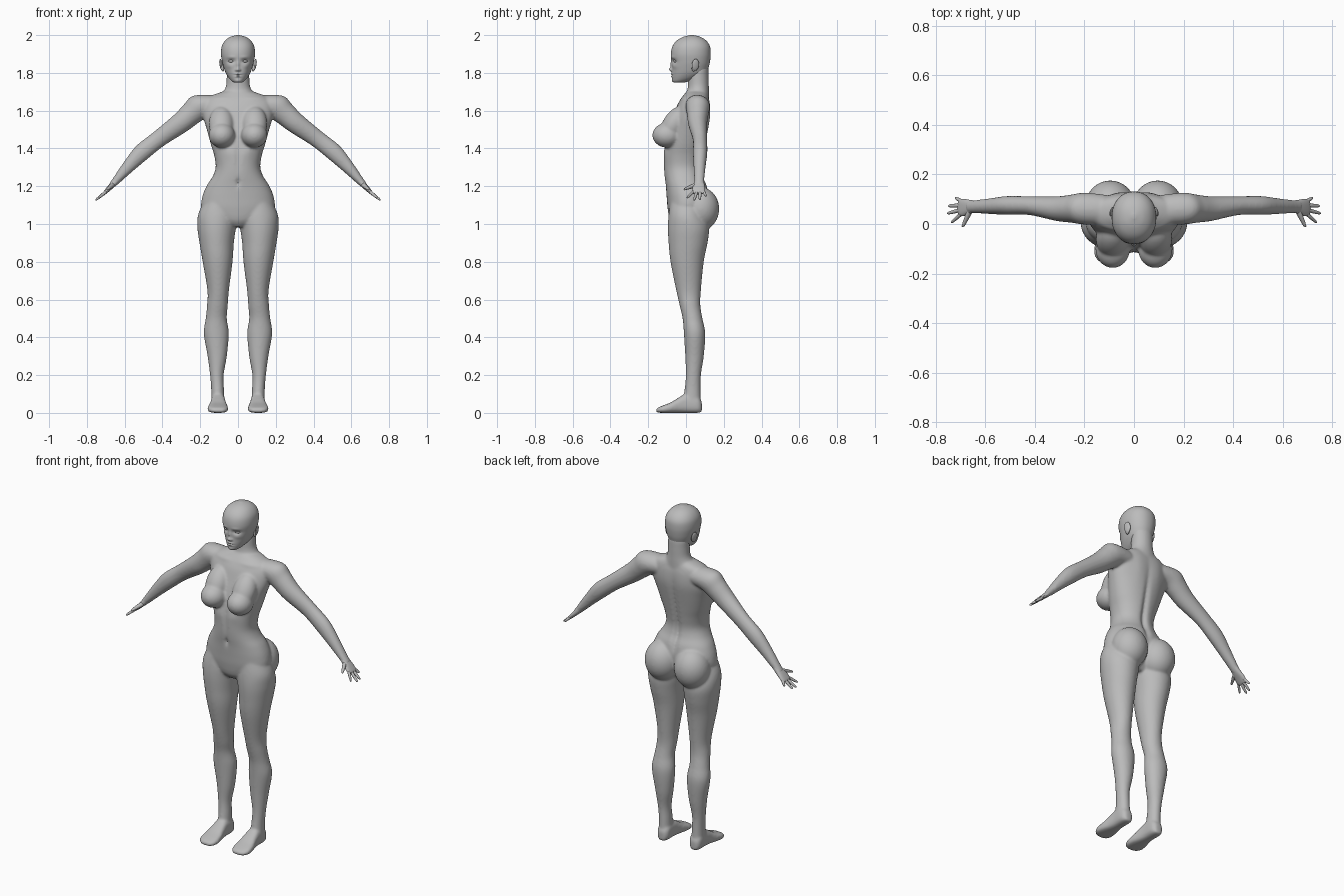
import bpy, bmesh, math
from mathutils import Vector, Matrix

X, Y, Z = Vector((1, 0, 0)), Vector((0, 1, 0)), Vector((0, 0, 1))
ARM_UP = Vector((0.62, 0, 0.78))      # perpendicular to the arm direction

skin = bpy.data.materials.new("plain grey")
skin.diffuse_color = (0.5, 0.5, 0.5, 1)


def spline(pts, steps):
    """Catmull-Rom resampling of a list of tuples."""
    out = []
    for i in range(len(pts) - 1):
        a, b, c, d = pts[max(i - 1, 0)], pts[i], pts[i + 1], pts[min(i + 2, len(pts) - 1)]
        for k in range(steps):
            t = k / steps
            out.append([0.5 * (2 * q + (r - p) * t + (2 * p - 5 * q + 4 * r - s) * t * t
                               + (3 * q - p - 3 * r + s) * t ** 3) for p, q, r, s in zip(a, b, c, d)])
    return out + [list(pts[-1])]


def loft(bm, pts, u, v, n=2.0, sides=40, steps=6):
    """Skin superellipse rings; each point is centre x, y, z, radius along u, radius along v."""
    rings = []
    for x, y, z, ru, rv in spline(pts, steps):
        ring = []
        for k in range(sides):
            a = 2 * math.pi * k / sides
            c, s = math.cos(a), math.sin(a)
            c, s = (math.copysign(abs(w) ** (2 / n), w) for w in (c, s))
            ring.append(bm.verts.new(Vector((x, y, z)) + u * ru * c + v * rv * s))
        rings.append(ring)
    for r, q in zip(rings, rings[1:]):
        for k in range(sides):
            bm.faces.new((r[k], r[(k + 1) % sides], q[(k + 1) % sides], q[k]))
    bm.faces.new(rings[0])
    bm.faces.new(rings[-1])
    return [w for r in rings for w in r]


def upright(rows):
    """(z, centre x, half width, front y, back y) rows to loft points."""
    return [(cx, (f + b) / 2, z, hw, (b - f) / 2) for z, cx, hw, f, b in rows]


def ball(bm, centre, radii, rot=Matrix()):
    m = Matrix.Translation(centre) @ rot @ Matrix.Diagonal((*radii, 1))
    bmesh.ops.create_uvsphere(bm, u_segments=32, v_segments=20, radius=1, matrix=m)


def mirror(bm):
    new = bmesh.ops.duplicate(bm, geom=bm.verts[:] + bm.edges[:] + bm.faces[:])["geom"]
    for w in new:
        if isinstance(w, bmesh.types.BMVert):
            w.co.x = -w.co.x


def bumps(verts, rows, side):
    """Push the front (side -1) or back (side 1) outwards by soft bumps: x, z, size x, size z, height."""
    for w in verts:
        if w.normal.y * side > 0.15:
            w.co.y += side * sum(h * math.exp(-((abs(w.co.x) - x) / sx) ** 2 - ((w.co.z - z) / sz) ** 2)
                                 for x, z, sx, sz, h in rows)


def finish(bm, name):
    bmesh.ops.recalc_face_normals(bm, faces=bm.faces[:])
    me = bpy.data.meshes.new(name)
    for f in bm.faces:
        f.smooth = True
    bm.to_mesh(me)
    bm.free()
    me.materials.append(skin)
    ob = bpy.data.objects.new(name, me)
    bpy.context.collection.objects.link(ob)
    return ob


# ---- body: limbs, breasts and buttocks on one side, mirrored, plus torso and neck
bm = bmesh.new()
loft(bm, upright([                                            # leg
    (1.13, .10, .075, -.08, .085), (1.05, .107, .104, -.092, .10), (.98, .113, .102, -.096, .122),
    (.90, .113, .091, -.092, .114), (.80, .108, .079, -.082, .094), (.65, .105, .057, -.052, .079),
    (.57, .109, .055, -.034, .076), (.50, .115, .056, -.018, .087), (.42, .115, .066, -.011, .102),
    (.30, .110, .051, -.004, .094), (.20, .112, .036, -.001, .079), (.12, .108, .034, -.008, .077),
    (.03, .106, .036, -.02, .08)]), X, Y)
loft(bm, [(.105, .084, .03, .02, .028), (.105, .06, .045, .036, .045), (.105, 0, .05, .038, .05),
          (.105, -.04, .04, .043, .04), (.106, -.08, .028, .052, .028), (.107, -.12, .02, .055, .02),
          (.105, -.147, .015, .042, .014), (.104, -.158, .012, .022, .008)], X, Z, 2.8)      # foot
loft(bm, [(.05, .055, 1.635, .045, .05), (.12, .058, 1.632, .06, .066), (.20, .062, 1.622, .064, .07),
          (.25, .062, 1.582, .057, .062), (.31, .062, 1.53, .05, .055), (.42, .074, 1.45, .038, .046),
          (.51, .075, 1.378, .038, .046), (.58, .072, 1.305, .032, .035), (.65, .07, 1.225, .026, .021),
          (.675, .07, 1.2, .026, .014)], Y, ARM_UP)                                          # arm
ball(bm, (.086, -.1, 1.47), (.07, .078, .066))                                               # breast
ball(bm, (.088, -.062, 1.53), (.066, .06, .105), Matrix.Rotation(math.radians(-32), 4, 'X'))
ball(bm, (.096, .076, 1.08), (.1, .1, .115))                                                 # buttock
mirror(bm)
torso = loft(bm, upright([
    (.985, 0, .05, -.06, .06), (1.02, 0, .13, -.085, .085), (1.08, 0, .19, -.097, .11),
    (1.14, 0, .19, -.102, .12), (1.20, 0, .167, -.107, .112), (1.25, 0, .135, -.114, .092),
    (1.30, 0, .118, -.118, .084), (1.36, 0, .125, -.118, .092), (1.42, 0, .143, -.11, .103),
    (1.50, 0, .165, -.092, .117), (1.57, 0, .185, -.068, .126), (1.63, 0, .185, -.046, .126),
    (1.67, 0, .16, -.022, .12), (1.70, 0, .085, .002, .112)]), X, Y, 2.2, 96)
bm.normal_update()
bmesh.ops.recalc_face_normals(bm, faces=bm.faces[:])
bm.normal_update()
bumps(torso, [(0, 1.40, .014, .16, -.012), (.06, 1.58, .035, .09, .004), (0, 1.25, .016, .09, -.014)], 1)
bumps(torso, [(0, 1.22, .008, .02, -.014), (0, 1.34, .012, .08, -.007), (.05, 1.38, .03, .03, .004),
              (.09, 1.665, .06, .01, .006)], -1)
loft(bm, upright([(1.62, 0, .13, -.01, .12), (1.66, 0, .115, -.002, .122), (1.695, 0, .082, .004, .122),
                  (1.73, 0, .064, .01, .121), (1.78, 0, .06, .012, .12), (1.83, 0, .058, .02, .117),
                  (1.87, 0, .04, .03, .1)]), X, Y)                                           # neck
body = finish(bm, "body")
rm = body.modifiers.new("fuse", 'REMESH')
rm.mode, rm.voxel_size, rm.use_smooth_shade = 'VOXEL', 0.0065, True
sm = body.modifiers.new("soften", 'SMOOTH')
sm.factor, sm.iterations = 0.5, 10

# ---- head with modelled face
bm = bmesh.new()
head = loft(bm, upright([
    (1.748, 0, .02, -.062, -.01), (1.757, 0, .034, -.07, .02), (1.775, 0, .05, -.074, .07),
    (1.80, 0, .065, -.075, .108), (1.83, 0, .076, -.074, .12), (1.86, 0, .084, -.076, .127),
    (1.90, 0, .09, -.08, .131), (1.94, 0, .086, -.072, .127), (1.97, 0, .069, -.05, .108),
    (1.99, 0, .042, -.016, .077), (2.0, 0, .008, .022, .04)]), X, Y, 2.15, 128, 8)
bmesh.ops.recalc_face_normals(bm, faces=bm.faces[:])
bm.normal_update()
bumps(head, [(0, 1.818, .009, .010, .014), (0, 1.842, .008, .022, .008), (.010, 1.815, .006, .006, .006),
             (.036, 1.862, .019, .011, -.010), (.035, 1.883, .022, .007, .003), (.045, 1.835, .018, .014, .004),
             (0, 1.794, .018, .004, .006), (0, 1.781, .014, .004, .006), (0, 1.7875, .02, .0025, -.004),
             (0, 1.757, .018, .010, .004)], -1)
finish(bm, "head")

# ---- eyes and ears
bm = bmesh.new()
ball(bm, (.036, -.053, 1.862), (.017, .012, .008), Matrix.Rotation(math.radians(22), 4, 'Z'))
mirror(bm)
finish(bm, "eyes")
bm = bmesh.new()
tilt = Matrix.Rotation(math.radians(18), 4, 'Z') @ Matrix.Rotation(math.radians(10), 4, 'Y')
ball(bm, (.089, .05, 1.843), (.007, .02, .031), tilt)
ball(bm, (.082, .042, 1.825), (.008, .012, .018), tilt)
mirror(bm)
finish(bm, "ears")

# ---- hands: palm, four fingers and thumb
bm = bmesh.new()
loft(bm, [(.635, .07, 1.24, .024, .018), (.66, .07, 1.212, .027, .016), (.685, .067, 1.187, .034, .013),
          (.703, .066, 1.168, .034, .010), (.709, .066, 1.162, .028, .006)], Y, ARM_UP, 2.4)
for base, tip in (((.698, .04, 1.172), (.738, .006, 1.138)), ((.70, .057, 1.17), (.754, .043, 1.126)),
                  ((.70, .075, 1.17), (.75, .073, 1.129)), ((.695, .091, 1.174), (.722, .106, 1.148))):
    a, b = Vector(base), Vector(tip)
    loft(bm, [(*a.lerp(b, t), r, r) for t, r in
              ((0, .0085), (.4, .008), (.8, .0065), (.95, .0045), (1, .001))], Y, ARM_UP, 2, 14, 3)
a, b = Vector((.66, .058, 1.21)), Vector((.692, -.012, 1.183))
loft(bm, [(*a.lerp(b, t), r, r) for t, r in ((0, .013), (.45, .011), (.8, .008), (.95, .006), (1, .001))],
     Vector((.78, 0, -.62)), ARM_UP, 2, 14, 3)
mirror(bm)
finish(bm, "hands")
